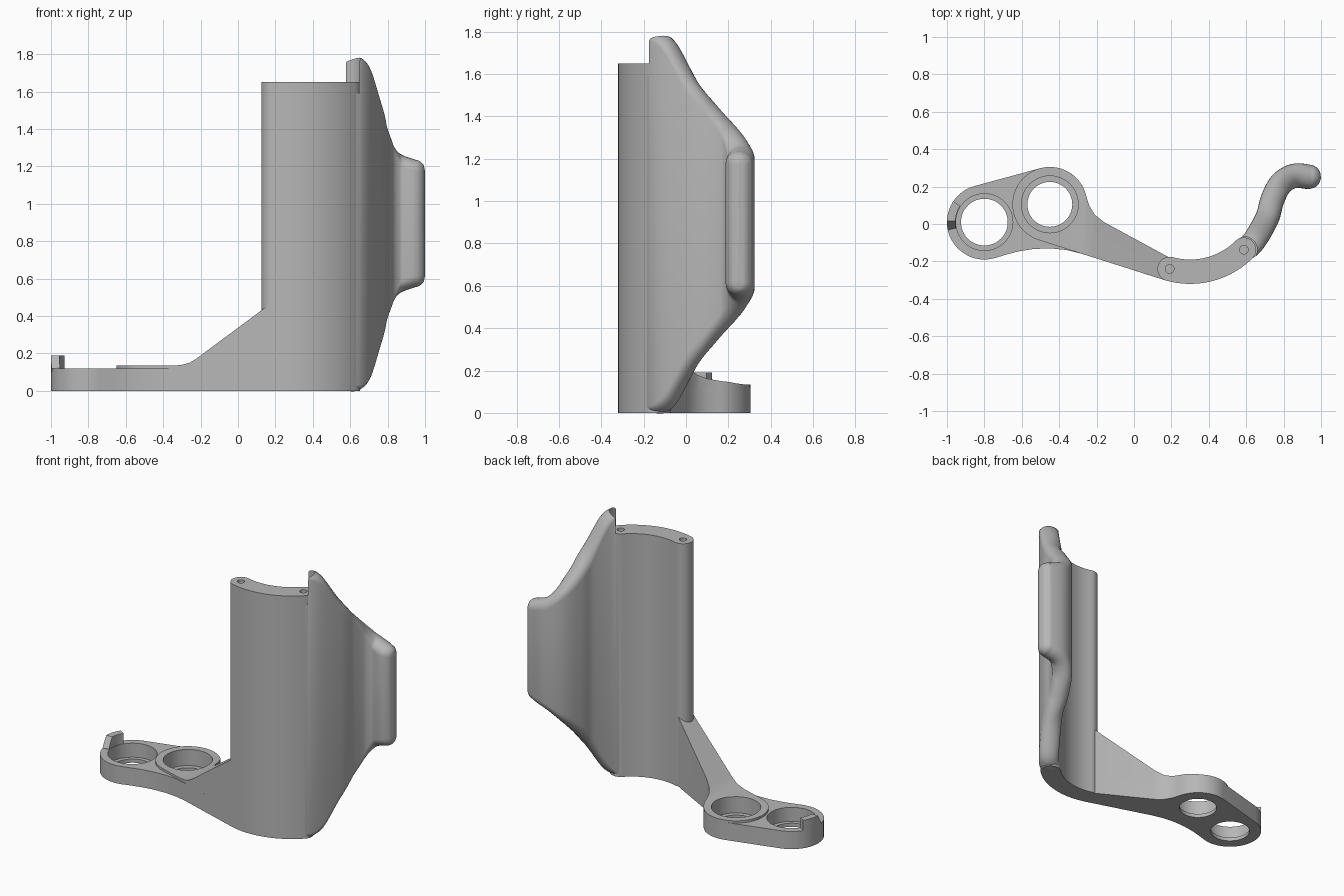
import bpy, bmesh
from math import sin, cos, pi, radians
from mathutils import Vector

if "Cube" in bpy.data.objects:
    bpy.data.objects.remove(bpy.data.objects["Cube"])

grey = bpy.data.materials.new("light grey")
grey.use_nodes = True
grey.diffuse_color = (0.47, 0.47, 0.47, 1)
grey.node_tree.nodes["Principled BSDF"].inputs["Base Color"].default_value = grey.diffuse_color


def finish(name, bm):
    bmesh.ops.recalc_face_normals(bm, faces=bm.faces)
    mesh = bpy.data.meshes.new(name)
    bm.to_mesh(mesh)
    bm.free()
    mesh.materials.append(grey)
    obj = bpy.data.objects.new(name, mesh)
    bpy.context.collection.objects.link(obj)
    return obj


def prism(name, outline, low, high, axis="z"):
    """Extrude a 2D outline along one axis."""
    place = {"x": lambda a, b, c: (c, a, b),
             "y": lambda a, b, c: (a, c, b),
             "z": lambda a, b, c: (a, b, c)}[axis]
    bm = bmesh.new()
    ends = [[bm.verts.new(place(a, b, c)) for a, b in outline] for c in (low, high)]
    for ring in ends:
        bm.faces.new(ring)
    n = len(outline)
    for i in range(n):
        j = (i + 1) % n
        bm.faces.new((ends[0][i], ends[0][j], ends[1][j], ends[1][i]))
    return finish(name, bm)


def arc(center, r, start, end, n=24):
    angles = [radians(start + (end - start) * i / n) for i in range(n + 1)]
    return [(center[0] + r * cos(a), center[1] + r * sin(a)) for a in angles]


def cylinder(name, center, r, low, high):
    return prism(name, arc(center, r, 0, 360 - 7.5, 47), low, high)


def cut(obj, tools, operation="DIFFERENCE"):
    """Apply booleans and discard the cutters."""
    for tool in tools:
        mod = obj.modifiers.new("cut", "BOOLEAN")
        mod.operation, mod.solver, mod.object = operation, "EXACT", tool
        tool.hide_render = True
    bpy.context.view_layer.update()
    graph = bpy.context.evaluated_depsgraph_get()
    mesh = bpy.data.meshes.new_from_object(obj.evaluated_get(graph))
    obj.modifiers.clear()
    obj.data = mesh
    for tool in tools:
        bpy.data.objects.remove(tool)


def smooth(obj):
    bpy.ops.object.select_all(action="DESELECT")
    obj.select_set(True)
    bpy.context.view_layer.objects.active = obj
    bpy.ops.object.shade_smooth_by_angle(angle=radians(32))


# Main dimensions
HEIGHT, WALL_TOP, HALF = 1.79, 1.65, 0.065
ring_a, ring_b, RIM = (-0.8, 0.01), (-0.45, 0.105), 0.2
bend, BEND_R = (0.30, 0.155), 0.41
A0, A1 = 254.5, 314.5
left_end = arc(bend, BEND_R, A0, A1)[0]
right_end = arc(bend, BEND_R, A0, A1)[-1]


def bores():
    tools = []
    for c, r in ((ring_a, 0.125), (ring_b, 0.12)):
        tools += [cylinder("bore", c, r, -0.1, 0.3), cylinder("seat", c, 0.152, 0.025, 0.3)]
    return tools


# Curved wall with rounded ends and two pin holes
outline = (arc(bend, BEND_R + HALF, A0, A1, 32)
           + arc(right_end, HALF, A1, A1 + 180, 16)[1:-1]
           + arc(bend, BEND_R - HALF, A1, A0, 32)
           + arc(left_end, HALF, A0 - 180, A0, 16)[1:-1])
wall = prism("curved_wall", outline, 0, WALL_TOP)
cut(wall, [cylinder("pin_hole", c, 0.023, WALL_TOP - 0.05, 2) for c in (left_end, right_end)])

# Flat plate carrying both rings
inner_fillet = [(0.19, -0.18), (-0.16, 0.01), (-0.21, 0.05), (-0.24, 0.1)]
plate_outline = (arc(ring_a, RIM, 105, 285)
                 + [(-0.68, -0.163), (-0.62, -0.147), (-0.54, -0.134), (-0.45, -0.13),
                    (-0.36, -0.139), (-0.28, -0.159), (0.17, -0.302)]
                 + inner_fillet + arc(ring_b, RIM, 12, 105, 16))
plate = prism("ring_plate", plate_outline, 0, 0.12)
cut(plate, bores())

# Raised ring running into the sloping arm
arm = prism("sloping_arm", arc(ring_b, RIM, 12, 252, 36) + [(0.17, -0.302)] + inner_fillet, 0, 0.7)
side = [(-0.9, -0.1), (-0.9, 0.135), (-0.34, 0.135), (-0.3, 0.139), (-0.26, 0.15),
        (-0.22, 0.174), (0.3, 0.56), (0.3, -0.1)]
cut(arm, [prism("arm_side", side, -1, 1, "y")], "INTERSECT")
cut(arm, bores())

# Small retaining clip on the outer rim
clip = prism("rim_clip", arc(ring_a, RIM, 146, 192, 12) + arc(ring_a, 0.155, 192, 146, 12), 0.1, 0.3)
clip_side = [(-0.03, 0.05), (-0.03, 0.12), (0.015, 0.19), (0.2, 0.19), (0.2, 0.05)]
cut(clip, [prism("clip_side", clip_side, -2, 0, "x")], "INTERSECT")

# Curled wing: x, y, top height, half width, edge rounding
stations = [
    (*right_end, HEIGHT, 0.064, 0.03), (0.625, -0.11, HEIGHT, 0.064, 0.04),
    (0.665, -0.055, 1.745, 0.064, 0.07), (0.715, 0.04, 1.58, 0.064, 0.09),
    (0.74, 0.13, 1.465, 0.064, 0.08), (0.785, 0.215, 1.36, 0.064, 0.07),
    (0.855, 0.257, 1.275, 0.065, 0.065), (0.935, 0.252, 1.24, 0.065, 0.06),
    (0.967, 0.248, 1.23, 0.056, 0.055), (0.99, 0.245, 1.21, 0.034, 0.04),
    (0.999, 0.244, 1.18, 0.004, 0.02)]


def spline(points, steps=6):
    """Catmull-Rom through the stations."""
    pts = [Vector(p) for p in points]
    pts = [2 * pts[0] - pts[1]] + pts + [2 * pts[-1] - pts[-2]]
    result = []
    for a, b, c, d in zip(pts, pts[1:], pts[2:], pts[3:]):
        for i in range(steps):
            t = i / steps
            result.append(0.5 * (2 * b + (c - a) * t + (2 * a - 5 * b + 4 * c - d) * t * t
                                 + (3 * b - a - 3 * c + d) * t ** 3))
    return result + [pts[-2]]


path = spline(stations)
bm = bmesh.new()
rings = []
for i, (x, y, top, half, rnd) in enumerate(path):
    before, after = path[max(i - 1, 0)], path[min(i + 1, len(path) - 1)]
    along = Vector((after[0] - before[0], after[1] - before[1])).normalized()
    section = [(half * cos(pi * k / 12), top - rnd + rnd * sin(pi * k / 12)) for k in range(13)]
    section += [(s, HEIGHT - z) for s, z in reversed(section)]
    rings.append([bm.verts.new((x + along.y * s, y - along.x * s, z)) for s, z in section])
for a, b in zip(rings, rings[1:]):
    for k in range(len(a)):
        j = (k + 1) % len(a)
        bm.faces.new((a[k], a[j], b[j], b[k]))
bm.faces.new(rings[0])
bm.faces.new(rings[-1])
wing = finish("curled_wing", bm)
cut(wing, [cylinder("wing_notch", right_end, 0.071, WALL_TOP - 0.06, 2)])

for part in (wall, plate, arm, clip, wing):
    smooth(part)
